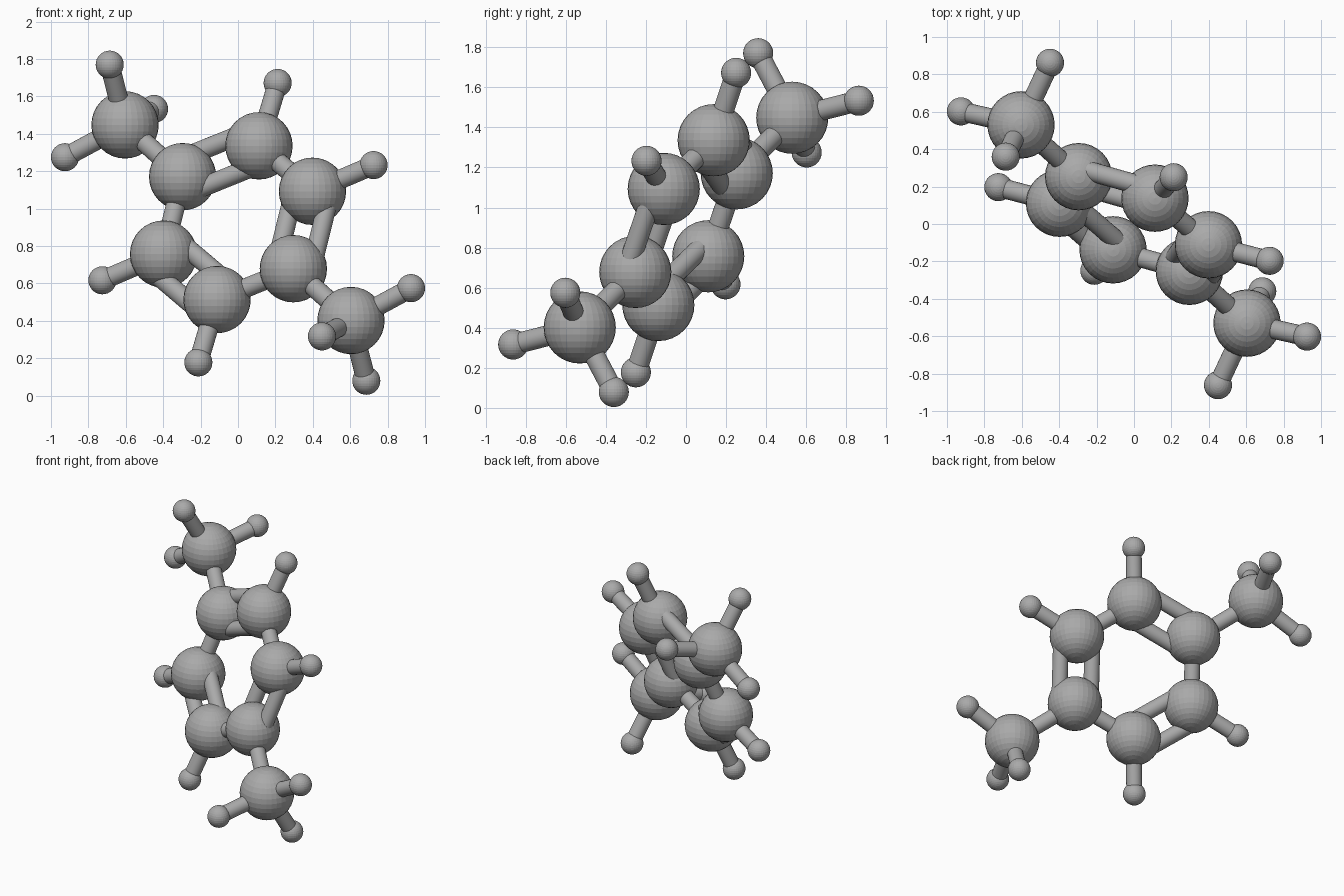
import bpy
from mathutils import Vector

if "Cube" in bpy.data.objects:
    bpy.data.objects.remove(bpy.data.objects["Cube"], do_unlink=True)

CENTRE = Vector((0, 0, 0.925))
BIG, SMALL, ROD, SPLIT = 0.18, 0.075, 0.052, 0.107

grey = bpy.data.materials.new("grey")
grey.use_nodes = True
grey.diffuse_color = (0.4, 0.4, 0.4, 1)
grey.node_tree.nodes["Principled BSDF"].inputs["Base Color"].default_value = (0.4, 0.4, 0.4, 1)


def finish(name):
    ob = bpy.context.object
    ob.name = name
    ob.data.materials.append(grey)
    return ob


def ball(name, pos, radius):
    bpy.ops.mesh.primitive_uv_sphere_add(segments=32, ring_count=16, radius=radius,
                                         location=CENTRE + pos)
    finish(name)


def rod(name, a, b, offset=Vector()):
    d = b - a
    bpy.ops.mesh.primitive_cylinder_add(vertices=24, radius=ROD, depth=d.length,
                                        location=CENTRE + (a + b) / 2 + offset,
                                        rotation=d.to_track_quat('Z', 'Y').to_euler())
    finish(name)
    bpy.ops.object.shade_smooth_by_angle()


# Half of the molecule, relative to its centre; the rest is its point reflection
ring_half = [Vector((-0.296, 0.253, 0.246)), Vector((0.112, 0.138, 0.411)),
             Vector((0.398, -0.111, 0.168))]
ring = ring_half + [-p for p in ring_half]
normal = ring[0].cross(ring[2]).normalized()
ring_tips = [Vector((0.212, 0.25, 0.747)), Vector((0.725, -0.197, 0.308))]
methyl = Vector((-0.604, 0.53, 0.523))
methyl_tips = [Vector((-0.686, 0.36, 0.845)), Vector((-0.925, 0.602, 0.35)),
               Vector((-0.449, 0.862, 0.608))]

# Ring with alternating double and single bonds
for i, p in enumerate(ring):
    q = ring[(i + 1) % 6]
    ball(f"ring_carbon_{i + 1}", p, BIG)
    if i % 2 == 0:
        side = normal.cross(q - p).normalized() * SPLIT
        rod(f"double_bond_{i + 1}_outer", p, q, side)
        rod(f"double_bond_{i + 1}_inner", p, q, -side)
    else:
        rod(f"single_bond_{i + 1}", p, q)

# Side groups on both ends
for label, s in (("upper", 1), ("lower", -1)):
    for i, tip in enumerate(ring_tips):
        ball(f"{label}_ring_hydrogen_{i + 1}", tip * s, SMALL)
        rod(f"{label}_ring_hydrogen_bond_{i + 1}", ring_half[i + 1] * s, tip * s)
    ball(f"{label}_methyl_carbon", methyl * s, BIG)
    rod(f"{label}_methyl_bond", ring_half[0] * s, methyl * s)
    for i, tip in enumerate(methyl_tips):
        ball(f"{label}_methyl_hydrogen_{i + 1}", tip * s, SMALL)
        rod(f"{label}_methyl_hydrogen_bond_{i + 1}", methyl * s, tip * s)
